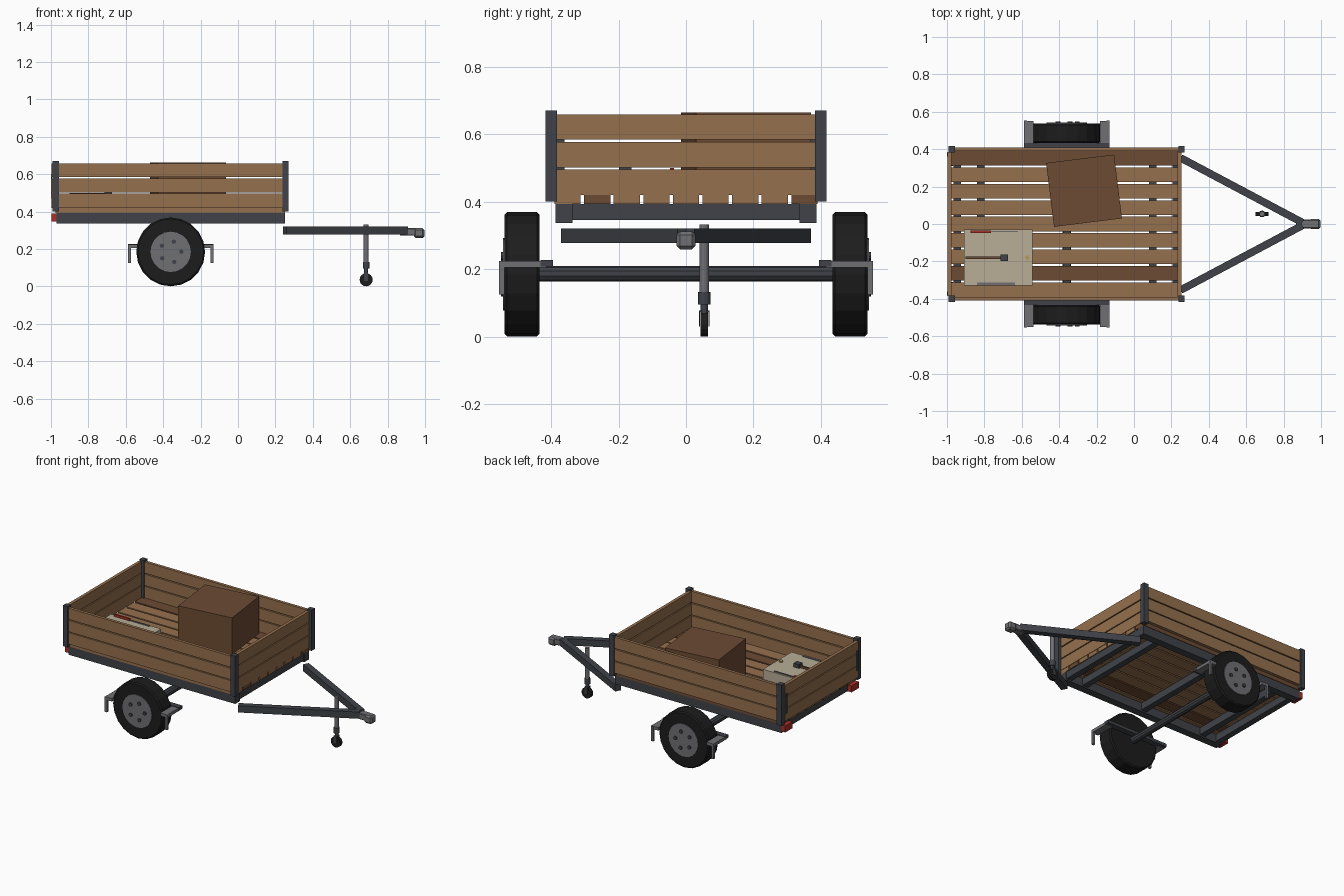
import bpy, math
from mathutils import Vector

if "Cube" in bpy.data.objects:
    bpy.data.objects.remove(bpy.data.objects["Cube"])


def mat(name, *rgb):
    m = bpy.data.materials.new(name)
    m.diffuse_color = (*rgb, 1)
    m.use_nodes = True
    m.node_tree.nodes["Principled BSDF"].inputs["Base Color"].default_value = m.diffuse_color
    return m


WOOD = mat("wood", 0.30, 0.16, 0.075)
DARK_WOOD = mat("dark_wood", 0.15, 0.07, 0.033)
STEEL = mat("dark_steel", 0.05, 0.055, 0.065)
GREY = mat("grey_steel", 0.16, 0.16, 0.175)
RUBBER = mat("rubber", 0.012, 0.012, 0.012)
RED = mat("red", 0.40, 0.03, 0.02)
CREAM = mat("cream", 0.48, 0.42, 0.31)
BRASS = mat("brass", 0.45, 0.33, 0.10)


def box(name, m, x, y, z, rot=0, bevel=0):
    """Box from (min, max) pairs, turned about its own centre."""
    bpy.ops.mesh.primitive_cube_add(size=1, location=[sum(p) / 2 for p in (x, y, z)])
    o = bpy.context.object
    o.name = name
    s = [abs(p[1] - p[0]) for p in (x, y, z)]
    for v in o.data.vertices:
        v.co = Vector([c * k for c, k in zip(v.co, s)])
    o.rotation_euler.z = rot
    o.data.materials.append(m)
    if bevel:
        b = o.modifiers.new("bevel", "BEVEL")
        b.width, b.segments = bevel, 1
    return o


def cyl(name, m, a, b, r, n=12, bevel=0):
    """Cylinder between two points."""
    a, b = Vector(a), Vector(b)
    d = b - a
    bpy.ops.mesh.primitive_cylinder_add(vertices=n, radius=r, depth=d.length, location=(a + b) / 2)
    o = bpy.context.object
    o.name = name
    o.rotation_euler = d.to_track_quat("Z", "Y").to_euler()
    o.data.materials.append(m)
    if bevel:
        w = o.modifiers.new("bevel", "BEVEL")
        w.width, w.segments = bevel, 1
    return o


# Floor slats
pitch = 0.79 / 9
for i in range(9):
    y = 0.395 - i * pitch
    box(f"floor_slat_{i}", DARK_WOOD if i in (0, 7) else WOOD,
        (-0.975, 0.25), (y - pitch + 0.005, y - 0.005), (0.394, 0.42))

# Wall boards, three high on each side
for i, (z0, z1) in enumerate([(0.42, 0.496), (0.502, 0.577), (0.584, 0.658)]):
    for s, side in ((-1, "right"), (1, "left")):
        box(f"{side}_wall_board_{i}", WOOD, (-0.975, 0.25), (s * 0.39, s * 0.41), (z0, z1))
    box(f"front_wall_board_{i}", WOOD, (0.232, 0.253), (-0.39, 0.39), (z0, z1))
    box(f"tailgate_board_{i}", WOOD, (-0.996, -0.975), (-0.385, 0.385), (z0, z1))

# Chassis cross members
for i, x in enumerate((-0.945, -0.82, -0.36, 0.10, 0.225)):
    box(f"cross_member_{i}", STEEL, (x - 0.02, x + 0.02), (-0.34, 0.34), (0.346, 0.393))

# Axle
cyl("axle", STEEL, (-0.36, -0.44, 0.187), (-0.36, 0.44, 0.187), 0.023, 10)

# Parts on both sides
for s, side in ((-1, "right"), (1, "left")):
    box(f"{side}_side_rail", STEEL, (-0.97, 0.25), (s * 0.337, s * 0.387), (0.337, 0.394))
    for x, end in ((-0.974, "rear"), (0.254, "front")):
        box(f"{side}_{end}_post", STEEL, (x - 0.017, x + 0.017), (s * 0.382, s * 0.417), (0.40, 0.67))
    box(f"{side}_tailgate_latch", STEEL, (-1.0, -0.994), (s * 0.36, s * 0.382), (0.47, 0.60))
    box(f"{side}_tail_light", RED, (-0.997, -0.967), (s * 0.31, s * 0.385), (0.347, 0.39))

    # Wheel with rim and lug bolts
    c = (-0.36, 0.185)
    cyl(f"{side}_tyre", RUBBER, (c[0], s * 0.434, c[1]), (c[0], s * 0.538, c[1]), 0.184, 20, 0.008)
    cyl(f"{side}_rim", GREY, (c[0], s * 0.44, c[1]), (c[0], s * 0.542, c[1]), 0.108, 20)
    for k in range(5):
        a = math.radians(73 + 72 * k)
        x, z = c[0] + 0.057 * math.cos(a), c[1] + 0.057 * math.sin(a)
        cyl(f"{side}_lug_bolt_{k}", STEEL, (x, s * 0.535, z), (x, s * 0.549, z), 0.012, 8)

    # Mudguard: inner bar, end plates, drop legs
    box(f"{side}_mudguard_bar", STEEL, (-0.588, -0.13), (s * 0.395, s * 0.432), (0.208, 0.228))
    for e, end in ((-1, "rear"), (1, "front")):
        box(f"{side}_{end}_mudguard_plate", GREY, (-0.36 + e * 0.178, -0.36 + e * 0.228),
            (s * 0.415, s * 0.552), (0.205, 0.225))
        box(f"{side}_{end}_mudguard_leg", GREY, (-0.36 + e * 0.213, -0.36 + e * 0.229),
            (s * 0.538, s * 0.554), (0.125, 0.225))

    # Drawbar arm
    a, b = Vector((0.25, s * 0.353, 0.299)), Vector((0.90, s * 0.008, 0.299))
    m, d = (a + b) / 2, b - a
    box(f"{side}_drawbar_arm", STEEL, (m.x - d.length / 2, m.x + d.length / 2),
        (m.y - 0.02, m.y + 0.02), (0.277, 0.321), rot=math.atan2(d.y, d.x))

# Coupler
box("coupler_body", GREY, (0.865, 0.955), (-0.024, 0.024), (0.272, 0.312), bevel=0.004)
box("coupler_head", GREY, (0.94, 0.997), (-0.028, 0.028), (0.259, 0.312), bevel=0.01)

# Jockey wheel
jx, jy = 0.685, 0.054
cyl("jockey_tube", GREY, (jx, jy, 0.12), (jx, jy, 0.332), 0.014)
cyl("jockey_collar", STEEL, (jx, jy, 0.095), (jx, jy, 0.132), 0.018)
cyl("jockey_stem", STEEL, (jx, jy, 0.06), (jx, jy, 0.10), 0.011)
for s in (-1, 1):
    box("jockey_fork", STEEL, (jx - 0.01, jx + 0.01), (jy + s * 0.012, jy + s * 0.016), (0.03, 0.078))
box("jockey_fork_crown", STEEL, (jx - 0.01, jx + 0.01), (jy - 0.016, jy + 0.016), (0.073, 0.078))
cyl("jockey_wheel", RUBBER, (jx, jy - 0.011, 0.036), (jx, jy + 0.011, 0.036), 0.035, 16)

# Crate
box("crate", DARK_WOOD, (-0.45, -0.084), (0.006, 0.35), (0.42, 0.664), rot=math.radians(7))

# Low chest with tools on top
T = 0.486
box("chest", CREAM, (-0.91, -0.543), (-0.33, -0.03), (0.42, T))
box("hammer_handle", DARK_WOOD, (-0.90, -0.70), (-0.186, -0.174), (T, T + 0.014))
box("hammer_head", STEEL, (-0.715, -0.675), (-0.198, -0.162), (T, T + 0.026))
box("screwdriver_handle", RED, (-0.875, -0.765), (-0.047, -0.035), (T, T + 0.014))
box("screwdriver_blade", GREY, (-0.765, -0.62), (-0.044, -0.038), (T, T + 0.007))
box("steel_ruler", GREY, (-0.84, -0.635), (-0.328, -0.314), (T, T + 0.005))
cyl("brass_knob", BRASS, (-0.57, -0.18, T), (-0.57, -0.18, T + 0.008), 0.012, 12)
